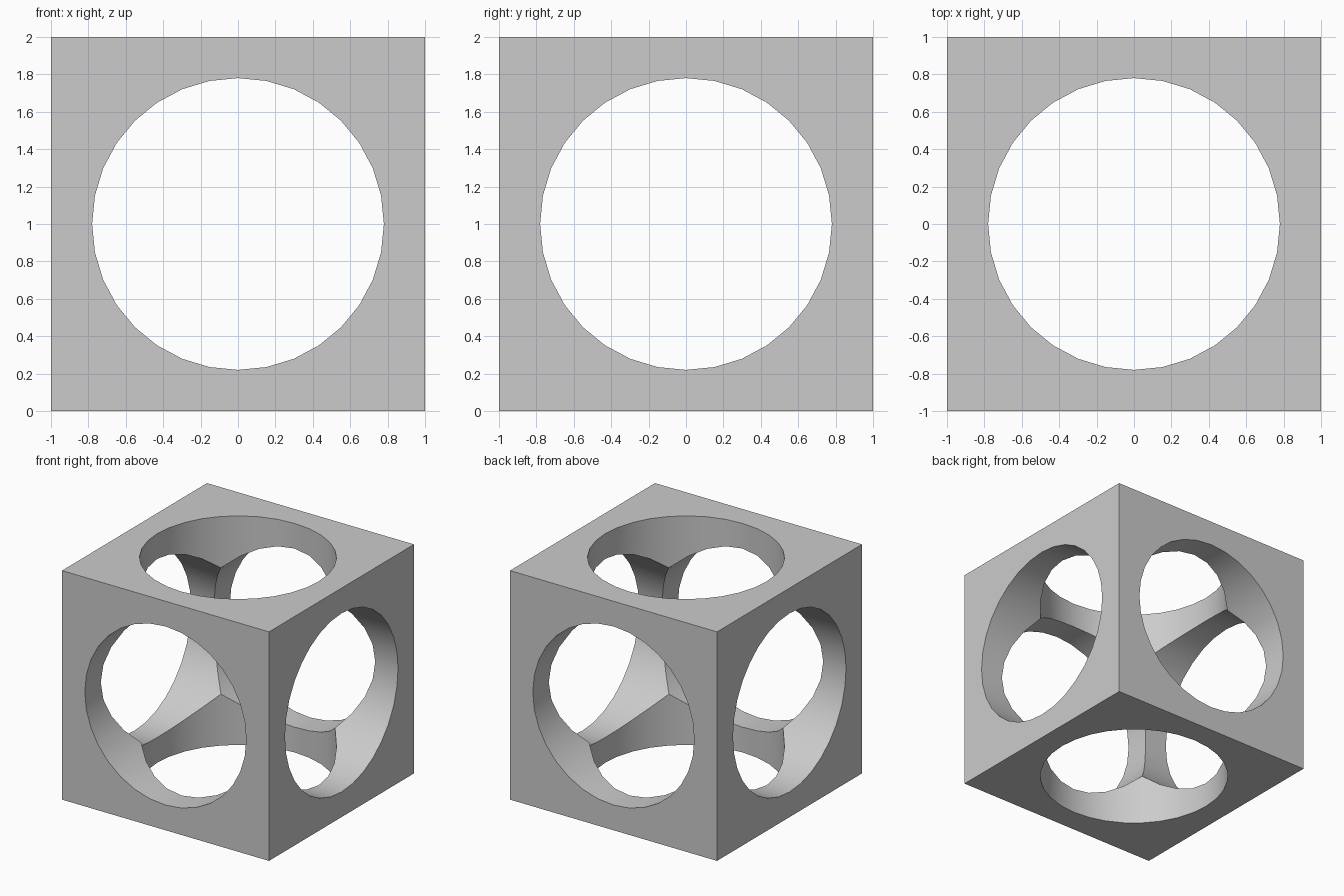
import bpy
from math import pi

if "Cube" in bpy.data.objects:
    bpy.data.objects.remove(bpy.data.objects["Cube"])

# Cube body standing on z = 0
bpy.ops.mesh.primitive_cube_add(size=2, location=(0, 0, 1))
frame = bpy.context.object
frame.name = "pierced_cube"

# One round hole straight through along each axis
cutters = []
for axis, rot in (("x", (0, pi / 2, 0)), ("y", (pi / 2, 0, 0)), ("z", (0, 0, 0))):
    bpy.ops.mesh.primitive_cylinder_add(vertices=32, radius=0.78, depth=3,
                                        location=(0, 0, 1), rotation=rot)
    cutter = bpy.context.object
    cutter.name = "hole_cutter_" + axis
    cutter.hide_render = True
    cutters.append(cutter)
    mod = frame.modifiers.new("hole_" + axis, 'BOOLEAN')
    mod.operation = 'DIFFERENCE'
    mod.solver = 'EXACT'
    mod.object = cutter

# Apply the holes and clear away the cutters
bpy.ops.object.select_all(action='DESELECT')
frame.select_set(True)
bpy.context.view_layer.objects.active = frame
for mod in list(frame.modifiers):
    bpy.ops.object.modifier_apply(modifier=mod.name)
for cutter in cutters:
    bpy.data.objects.remove(cutter, do_unlink=True)

# Smooth hole walls, crisp rims and ridges
bpy.ops.object.shade_smooth_by_angle(angle=pi / 6)
